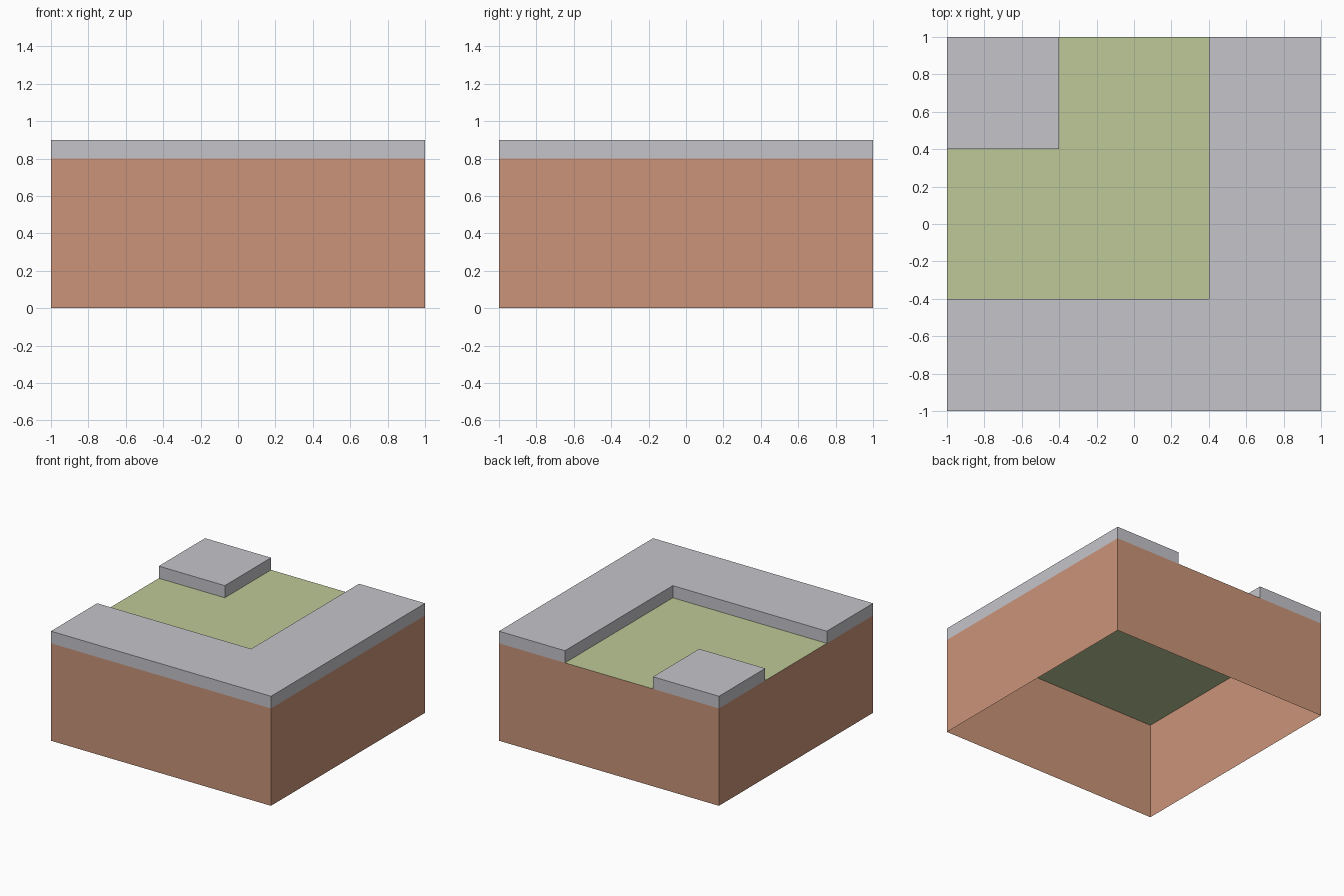
import bpy, bmesh

if "Cube" in bpy.data.objects:
    bpy.data.objects.remove(bpy.data.objects["Cube"])


def material(name, rgb):
    """Flat colour from 0-255 sRGB, stored as linear values."""
    lin = [((c / 255 + 0.055) / 1.055) ** 2.4 for c in rgb]
    mat = bpy.data.materials.new(name)
    mat.diffuse_color = (*lin, 1)
    mat.use_nodes = True
    mat.node_tree.nodes["Principled BSDF"].inputs["Base Color"].default_value = mat.diffuse_color
    return mat


def prism(name, outline, z0, z1, mat, sides=True, top=True):
    """Counter-clockwise outline raised from z0 to z1, open underneath."""
    bm = bmesh.new()
    upper = [bm.verts.new((x, y, z1)) for x, y in outline]
    if sides:
        lower = [bm.verts.new((x, y, z0)) for x, y in outline]
        n = len(outline)
        for i in range(n):
            j = (i + 1) % n
            bm.faces.new((lower[i], lower[j], upper[j], upper[i]))
    if top:
        bm.faces.new(upper)
    mesh = bpy.data.meshes.new(name)
    bm.to_mesh(mesh)
    bm.free()
    mesh.materials.append(mat)
    obj = bpy.data.objects.new(name, mesh)
    bpy.context.collection.objects.link(obj)
    return obj


earth = material("earth", (202, 148, 121))
grass = material("grass", (191, 201, 152))
stone = material("stone", (197, 196, 201))

HALF, INNER, GROUND, TOP = 1.0, 0.4, 0.8, 0.9
square = [(-HALF, -HALF), (HALF, -HALF), (HALF, HALF), (-HALF, HALF)]

# Hollow earth block: walls only, open at the bottom
prism("earth_walls", square, 0, GROUND, earth, top=False)

# Grass sheet closing the block
prism("grass_top", square, GROUND, GROUND, grass, sides=False)

# L-shaped raised edge along the front and right
prism("corner_edge",
      [(-HALF, -HALF), (HALF, -HALF), (HALF, HALF),
       (INNER, HALF), (INNER, -INNER), (-HALF, -INNER)],
      GROUND, TOP, stone)

# Raised square in the back left corner
prism("corner_block",
      [(-HALF, INNER), (-INNER, INNER), (-INNER, HALF), (-HALF, HALF)],
      GROUND, TOP, stone)
